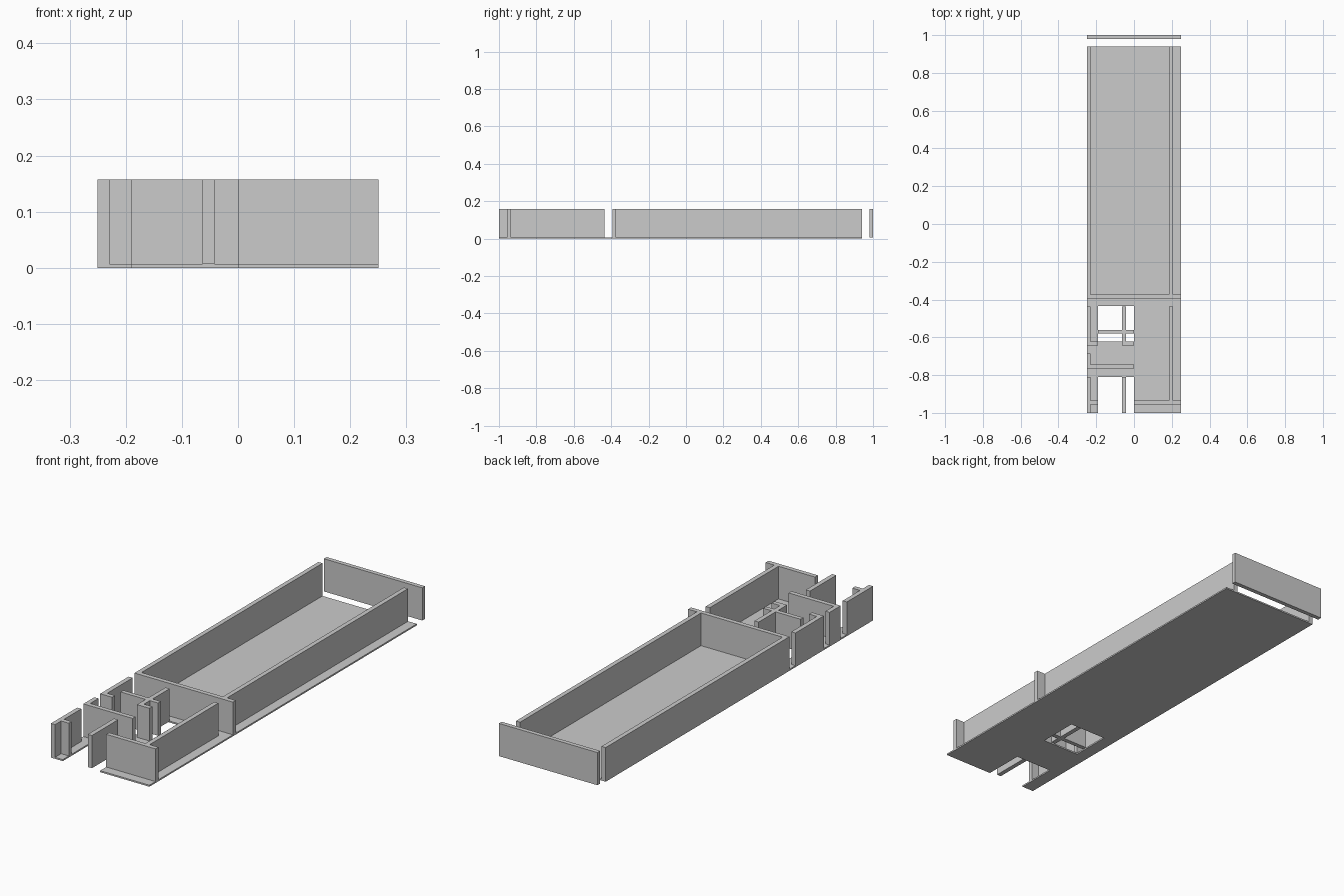
import bpy, bmesh

if "Cube" in bpy.data.objects:
    bpy.data.objects.remove(bpy.data.objects["Cube"])

FLOOR, TOP = 0.007, 0.157   # slab thickness, top of walls
W, T = 0.25, 0.021          # half width, wall thickness


def make(name, bm):
    bmesh.ops.recalc_face_normals(bm, faces=bm.faces)
    me = bpy.data.meshes.new(name)
    bm.to_mesh(me)
    bm.free()
    ob = bpy.data.objects.new(name, me)
    bpy.context.collection.objects.link(ob)


def wall(name, x0, x1, y0, y1):
    bm = bmesh.new()
    bmesh.ops.create_cube(bm, size=1)
    for v in bm.verts:
        v.co.x = x1 if v.co.x > 0 else x0
        v.co.y = y1 if v.co.y > 0 else y0
        v.co.z = TOP if v.co.z > 0 else FLOOR
    make(name, bm)


# Floor slab: a cell grid with the stairwell hole and the front notch left out
xs = [-W, -0.19, 0, W]
ys = [-1, -0.81, -0.622, -0.434, 0.94]
bm = bmesh.new()
for i in range(3):
    for j in range(4):
        if i == 1 and j in (0, 2):
            continue
        bm.faces.new([bm.verts.new((xs[a], ys[b], 0)) for a, b in
                      ((i, j), (i + 1, j), (i + 1, j + 1), (i, j + 1))])
bmesh.ops.remove_doubles(bm, verts=bm.verts, dist=1e-5)
geo = bmesh.ops.extrude_face_region(bm, geom=bm.faces[:])
for v in geo["geom"]:
    if isinstance(v, bmesh.types.BMVert):
        v.co.z = FLOOR
bmesh.ops.dissolve_limit(bm, angle_limit=0.01, verts=bm.verts, edges=bm.edges)
make("floor_slab", bm)

L = -W + T                  # inner face of the left walls
R0, R1 = 0.185, 0.206       # right walls

# Main hall
wall("hall_back_wall", -W, W, 0.98, 1.0)
wall("hall_cross_wall", -W, W, -0.394, -0.373)
wall("hall_left_wall", -W, L, -0.373, 0.94)
wall("hall_right_wall", R0, R1, -0.373, 0.94)

# Front right room
wall("room_front_wall", 0, W, -0.956, -0.935)
wall("room_right_wall", R0, R1, -0.935, -0.437)

# Left outer wall pieces and their returns
wall("left_wall_rear", -W, L, -0.622, -0.437)
wall("left_wall_rear_return", -W, -0.19, -0.643, -0.622)
wall("left_wall_middle", -W, L, -0.744, -0.685)
wall("left_partition", -W, 0, -0.765, -0.744)
wall("left_wall_front", -W, L, -1.0, -0.81)
wall("left_wall_front_return", L, -0.19, -0.956, -0.935)

# Inner partitions
C0, C1 = -0.063, -0.042
wall("inner_wall_front", C0, C1, -1.0, -0.81)
wall("inner_cross_wall_left", -0.19, C0, -0.58, -0.56)
wall("inner_cross_wall_right", C1, 0, -0.58, -0.56)
wall("inner_wall_rear", C0, C1, -0.622, -0.437)
wall("inner_wall_rear_return", C0, 0, -0.643, -0.622)
